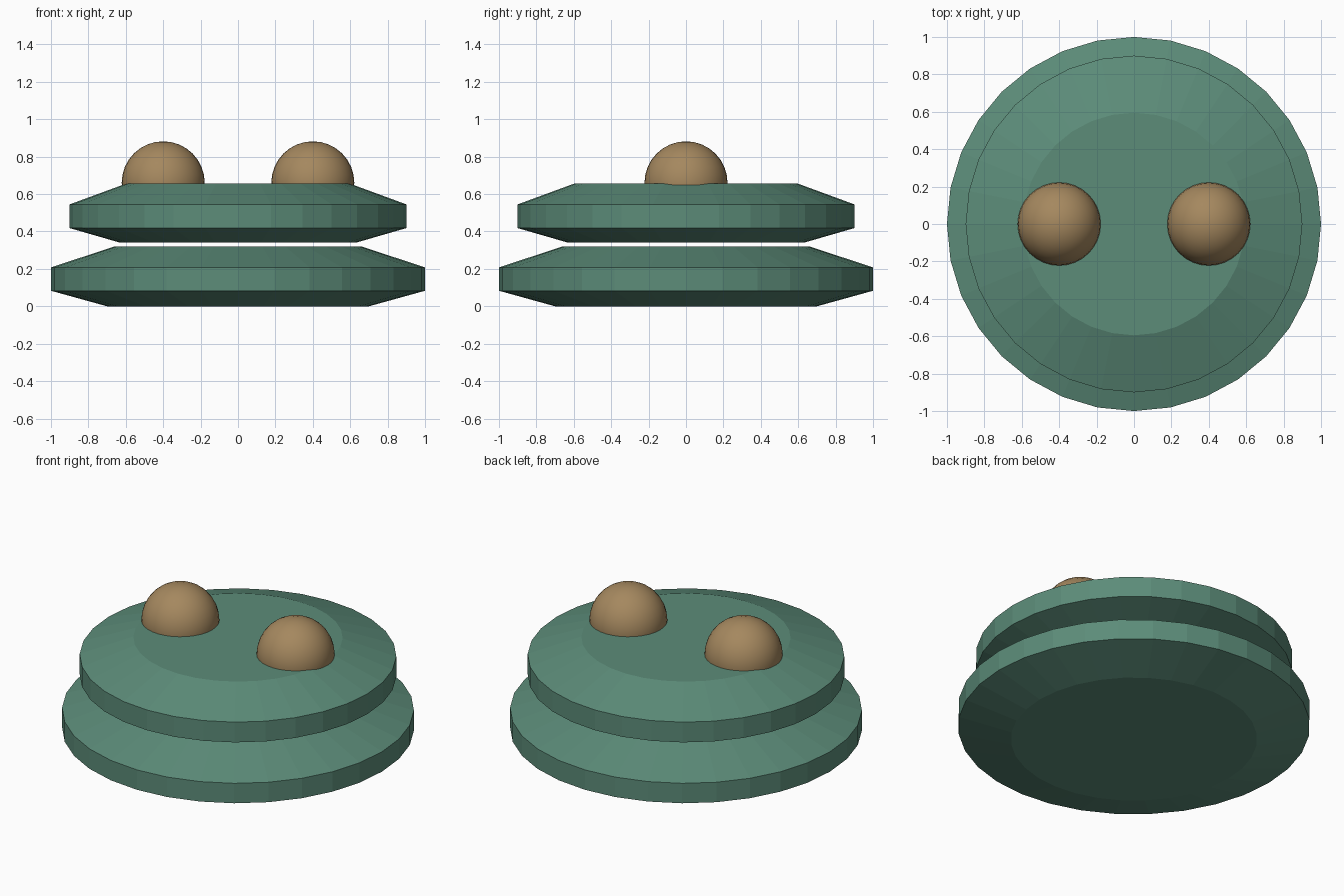
import bpy, bmesh, math

if "Cube" in bpy.data.objects:
    bpy.data.objects.remove(bpy.data.objects["Cube"])


def material(name, rgb):
    m = bpy.data.materials.new(name)
    m.diffuse_color = (*rgb, 1.0)
    m.use_nodes = True
    m.node_tree.nodes["Principled BSDF"].inputs["Base Color"].default_value = m.diffuse_color
    return m


green = material("muted_green", (0.107, 0.262, 0.191))
tan = material("warm_tan", (0.376, 0.246, 0.114))
SEGMENTS = 32


def disc(name, profile, mat):
    """Closed turned disc from (radius, height) rings."""
    bm = bmesh.new()
    rings = []
    for r, z in profile:
        rings.append([bm.verts.new((r * math.sin(2 * math.pi * i / SEGMENTS),
                                    r * math.cos(2 * math.pi * i / SEGMENTS), z))
                      for i in range(SEGMENTS)])
    for a, b in zip(rings, rings[1:]):
        for i in range(SEGMENTS):
            j = (i + 1) % SEGMENTS
            bm.faces.new((a[i], a[j], b[j], b[i]))
    bm.faces.new(rings[0])
    bm.faces.new(rings[-1])
    bmesh.ops.recalc_face_normals(bm, faces=bm.faces)
    mesh = bpy.data.meshes.new(name)
    bm.to_mesh(mesh)
    bm.free()
    mesh.materials.append(mat)
    obj = bpy.data.objects.new(name, mesh)
    bpy.context.collection.objects.link(obj)
    return obj


# Two stacked bevelled discs with a thin gap between them
disc("lower_disc", [(0.70, 0.0), (1.0, 0.083), (1.0, 0.208), (0.66, 0.32)], green)
disc("upper_disc", [(0.63, 0.34), (0.9, 0.418), (0.9, 0.545), (0.595, 0.657)], green)

# Pair of balls half sunk into the top
for side, x in (("left", -0.4), ("right", 0.4)):
    bpy.ops.mesh.primitive_uv_sphere_add(segments=32, ring_count=16, radius=0.222,
                                         location=(x, 0, 0.66))
    ball = bpy.context.object
    ball.name = side + "_ball"
    ball.data.materials.append(tan)
    bpy.ops.object.shade_smooth()
